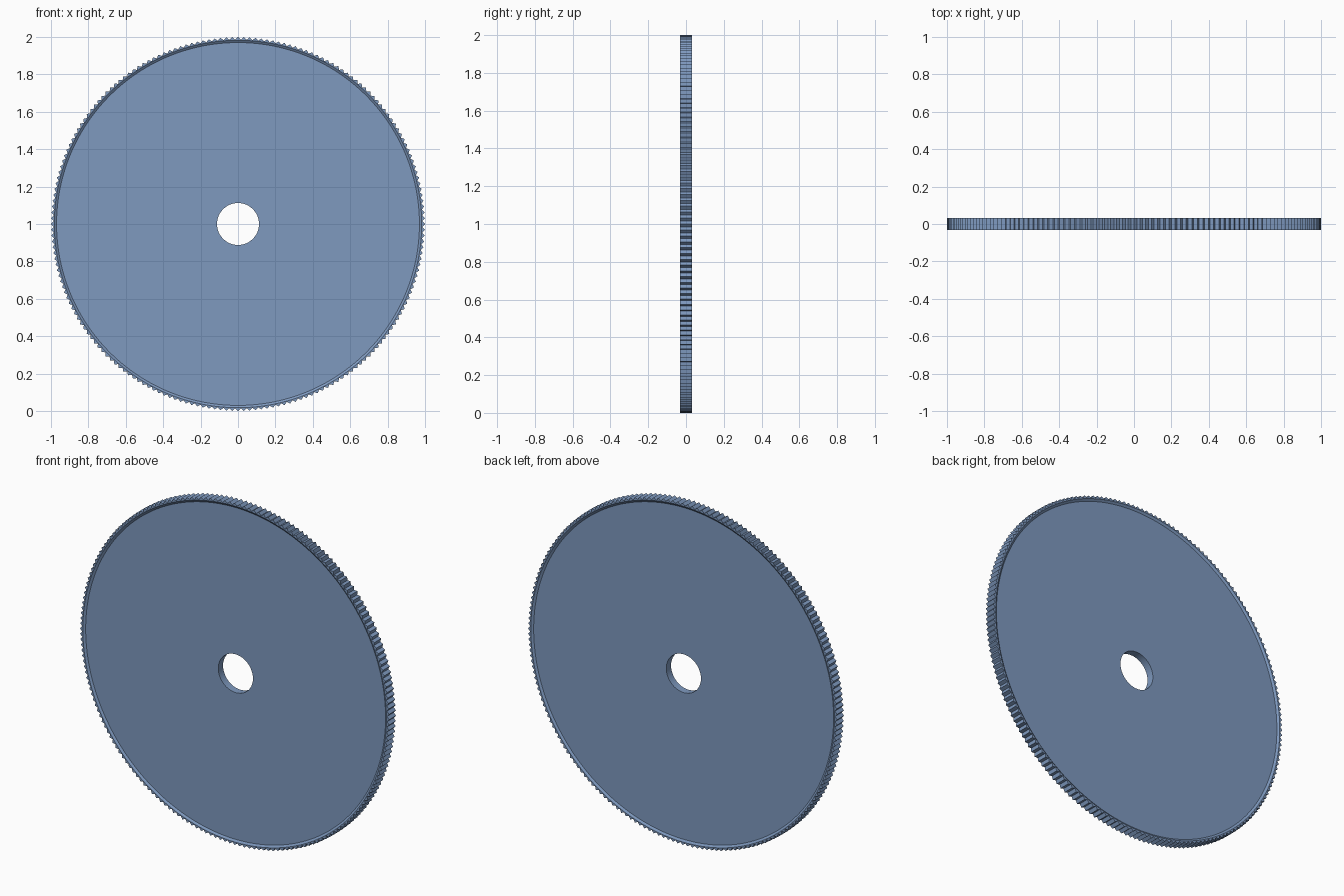
import bpy, bmesh
from math import cos, sin, tau, radians

if "Cube" in bpy.data.objects:
    bpy.data.objects.remove(bpy.data.objects["Cube"])

TEETH = 200
COLS = TEETH * 2          # one column per tooth tip, one per valley
HALF = 0.031              # half thickness at the rim
FACE = 0.022              # half thickness of the recessed face
TIP, VALLEY = 1.0, 0.986


def section(r_edge):
    """Half-section of the disc: bore, recessed face, sloped lip, reeded edge."""
    front = [(0.112, -FACE), (0.97, -FACE), (0.982, -HALF), (r_edge, -HALF)]
    return front + [(r, -y) for r, y in reversed(front)]


# Disc swept round its axis, edge radius alternating to form the reeding
bm = bmesh.new()
rings = []
for i in range(COLS):
    a = tau * i / COLS
    edge = TIP if i % 2 == 0 else VALLEY
    rings.append([bm.verts.new((r * cos(a), y, 1 + r * sin(a)))
                  for r, y in section(edge)])

n = len(rings[0])
for i in range(COLS):
    p, q = rings[i], rings[(i + 1) % COLS]
    for j in range(n):
        k = (j + 1) % n
        bm.faces.new((p[j], p[k], q[k], q[j]))
bmesh.ops.recalc_face_normals(bm, faces=bm.faces)

mesh = bpy.data.meshes.new("reeded_disc")
bm.to_mesh(mesh)
bm.free()
disc = bpy.data.objects.new("reeded_disc", mesh)
bpy.context.collection.objects.link(disc)

# Smooth bore and lip, crisp reeds and rim
bpy.context.view_layer.objects.active = disc
disc.select_set(True)
bpy.ops.object.shade_smooth_by_angle(angle=radians(20))

# Blue-grey finish
mat = bpy.data.materials.new("blue_finish")
mat.diffuse_color = (0.21, 0.32, 0.52, 1)
mat.use_nodes = True
mat.node_tree.nodes["Principled BSDF"].inputs["Base Color"].default_value = mat.diffuse_color
mesh.materials.append(mat)
